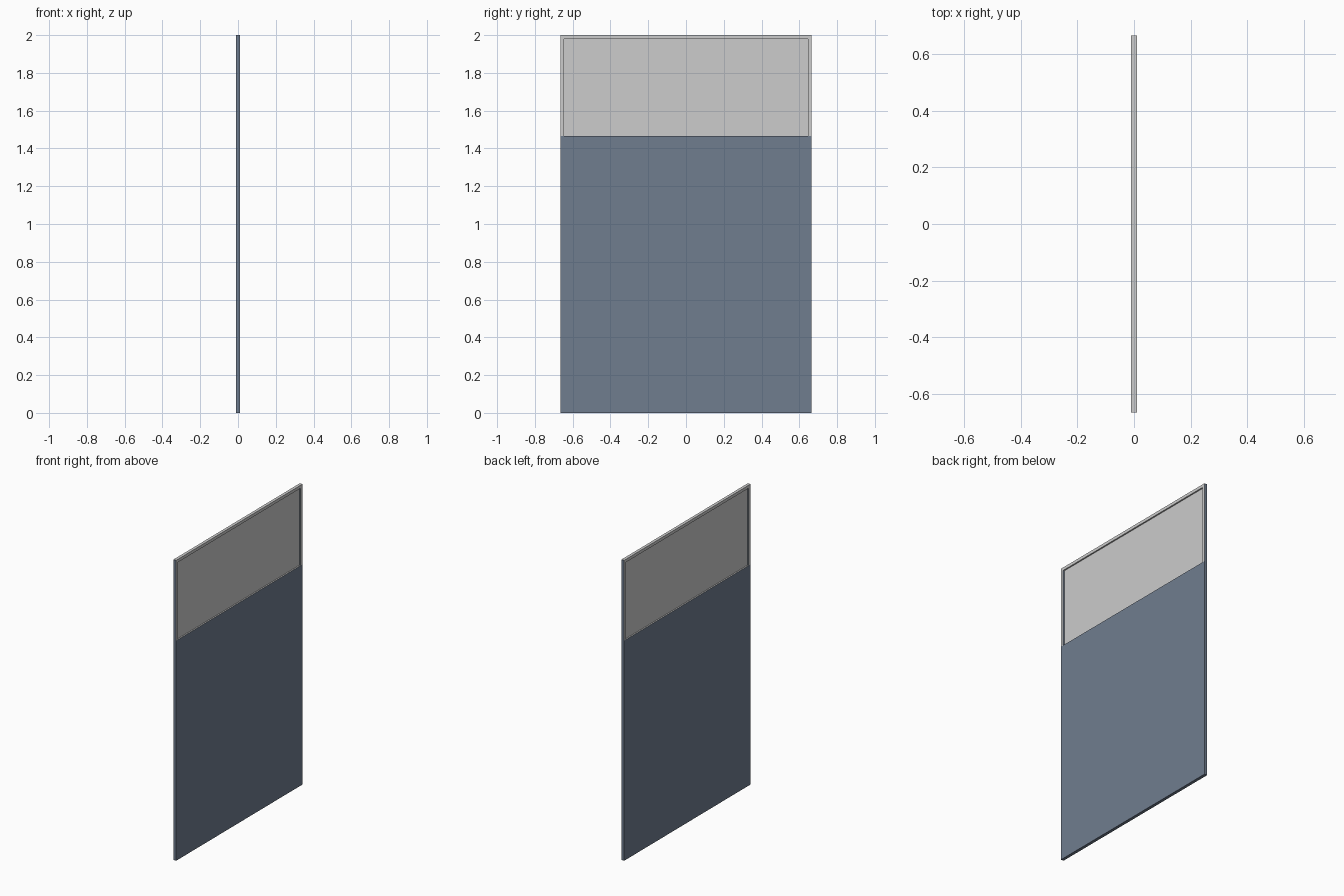
import bpy, bmesh

if "Cube" in bpy.data.objects:
    bpy.data.objects.remove(bpy.data.objects["Cube"])

HALF_W, HALF_T, HEIGHT = 0.665, 0.01, 2.0
SPLIT, BORDER = 1.465, 0.02


def material(name, rgb):
    m = bpy.data.materials.new(name)
    m.diffuse_color = (*rgb, 1.0)
    m.use_nodes = True
    m.node_tree.nodes["Principled BSDF"].inputs["Base Color"].default_value = m.diffuse_color
    return m


BLUE = material("slate blue", (0.162, 0.205, 0.275))
GREY = material("light grey", (0.604, 0.604, 0.604))


def box(name, lo, hi, is_grey):
    """Box between two corners; faces turn grey where is_grey(normal) holds."""
    bm = bmesh.new()
    bmesh.ops.create_cube(bm, size=1.0)
    for v in bm.verts:
        v.co = [l + (c + 0.5) * (h - l) for c, l, h in zip(v.co, lo, hi)]
    bm.normal_update()
    for f in bm.faces:
        f.material_index = 1 if is_grey(f.normal) else 0
    me = bpy.data.meshes.new(name)
    bm.to_mesh(me)
    bm.free()
    me.materials.append(BLUE)
    me.materials.append(GREY)
    ob = bpy.data.objects.new(name, me)
    bpy.context.collection.objects.link(ob)
    return ob


# Solid lower panel with a grey sill on top
box("lower_panel", (-HALF_T, -HALF_W, 0), (HALF_T, HALF_W, SPLIT),
    lambda n: n.z > 0.5)

# Side posts of the window frame: grey faces, blue edges
for side, y0 in (("left", -HALF_W), ("right", HALF_W - BORDER)):
    box(side + "_post", (-HALF_T, y0, SPLIT), (HALF_T, y0 + BORDER, HEIGHT),
        lambda n: abs(n.y) < 0.5)

# Top rail between the posts
inner = HALF_W - BORDER
box("top_rail", (-HALF_T, -inner, HEIGHT - BORDER), (HALF_T, inner, HEIGHT),
    lambda n: True)

# Thin recessed pane
box("pane", (-0.001, -inner, SPLIT), (0.001, inner, HEIGHT - BORDER),
    lambda n: True)
